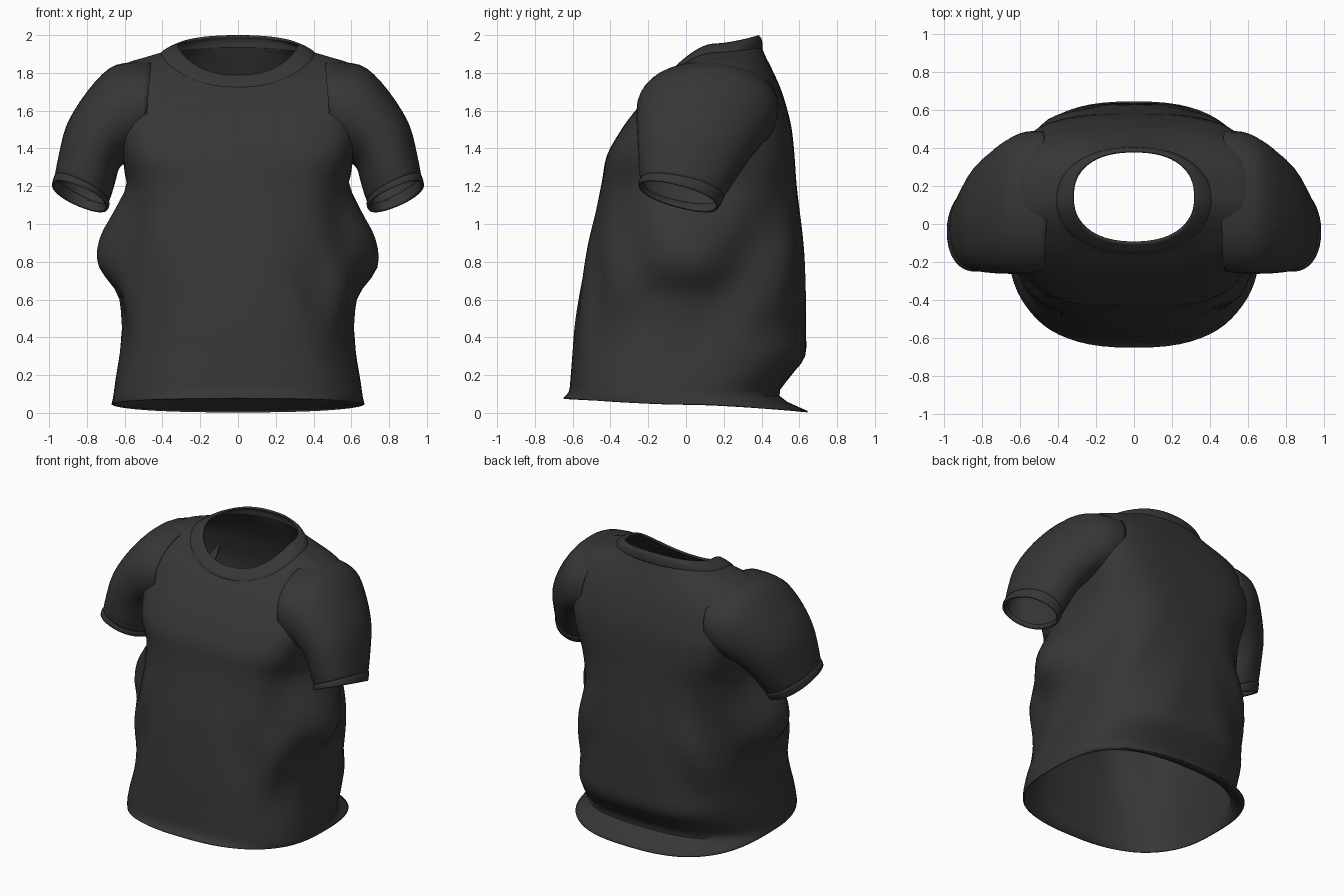
import bpy, bmesh, math
from mathutils import Vector

if "Cube" in bpy.data.objects:
    bpy.data.objects.remove(bpy.data.objects["Cube"])

cloth = bpy.data.materials.new("charcoal cloth")
cloth.diffuse_color = (0.037, 0.037, 0.037, 1)
cloth.use_nodes = True
cloth.node_tree.nodes["Principled BSDF"].inputs["Base Color"].default_value = cloth.diffuse_color


def spline(rows, steps):
    """Catmull-Rom interpolation through rows of numbers."""
    out = []
    for i in range(len(rows) - 1):
        p0, p1 = rows[max(i - 1, 0)], rows[i]
        p2, p3 = rows[i + 1], rows[min(i + 2, len(rows) - 1)]
        for s in range(steps):
            t = s / steps
            out.append([b + 0.5 * t * (c - a + t * (2*a - 5*b + 4*c - d + t * (3*(b - c) + d - a)))
                        for a, b, c, d in zip(p0, p1, p2, p3)])
    return out + [list(rows[-1])]


def loft(name, rings, thickness, skip=None):
    """Open tube through rings of points; skip(centre) leaves faces out."""
    bm = bmesh.new()
    grid = [[bm.verts.new(p) for p in ring] for ring in rings]
    n = len(rings[0])
    for lo, hi in zip(grid, grid[1:]):
        for j in range(n):
            k = (j + 1) % n
            quad = (lo[j], lo[k], hi[k], hi[j])
            if skip and skip(sum((v.co for v in quad), Vector()) / 4):
                continue
            bm.faces.new(quad)
    bmesh.ops.delete(bm, geom=[v for v in bm.verts if not v.link_faces], context='VERTS')
    bmesh.ops.recalc_face_normals(bm, faces=bm.faces)
    mesh = bpy.data.meshes.new(name)
    bm.to_mesh(mesh)
    bm.free()
    mesh.materials.append(cloth)
    ob = bpy.data.objects.new(name, mesh)
    bpy.context.collection.objects.link(ob)
    bpy.ops.object.select_all(action='DESELECT')
    bpy.context.view_layer.objects.active = ob
    ob.select_set(True)
    bpy.ops.object.shade_smooth_by_angle(angle=math.radians(50))
    solid = ob.modifiers.new("thickness", 'SOLIDIFY')
    solid.thickness = thickness
    solid.offset = -1
    return ob


def power(v, e):
    return math.copysign(abs(v) ** e, v)


def bump(x, centre, width):
    return math.exp(-((x - centre) / width) ** 2)


def torso_ring(row, seg=72):
    """Ring with separate side/front/back heights, side bulge and cloth folds."""
    zs, zf, zb, a, yf, yb, n, bulge = row
    pts = []
    for j in range(seg):
        th = 2 * math.pi * j / seg
        c, s = math.cos(th), math.sin(th)
        x = a * power(c, 2 / n)
        y = (yf + yb) / 2 + (yb - yf) / 2 * power(s, 2 / n)
        z = zs + ((zb if s > 0 else zf) - zs) * abs(s) ** 1.4
        x += math.copysign(bulge * bump(y, -0.02, 0.26), c) if abs(c) > 0.1 else 0
        # diagonal folds, strongest towards the flanks
        amount = bump(z, 0.72, 0.38) * (0.2 + bump(abs(x), 0.54, 0.16))
        fold = math.sin(19 * abs(x) + 7 * z + 2 * y) + 0.7 * math.sin(17 * y - 9 * z + 1.3 * x)
        x += 0.014 * amount * fold * c
        y += 0.02 * amount * fold * s
        pts.append((x, y, z))
    return pts


# Torso: side z, front z, back z, half width, front y, back y, squareness, side bulge
torso = [
    (0.045, 0.080, 0.010, 0.67, -0.65, 0.645, 2.6, 0),
    (0.09, 0.115, 0.09, 0.66, -0.62, 0.495, 2.7, 0),
    (0.19, 0.20, 0.19, 0.645, -0.61, 0.55, 2.8, 0),
    (0.32, 0.32, 0.30, 0.62, -0.60, 0.63, 2.8, 0),
    (0.45, 0.45, 0.45, 0.60, -0.59, 0.635, 2.8, 0),
    (0.60, 0.60, 0.60, 0.60, -0.57, 0.635, 2.8, 0.03),
    (0.77, 0.77, 0.77, 0.60, -0.54, 0.63, 2.8, 0.14),
    (0.92, 0.92, 0.92, 0.59, -0.51, 0.615, 2.8, 0.14),
    (1.07, 1.07, 1.07, 0.58, -0.475, 0.60, 2.9, 0.07),
    (1.22, 1.22, 1.22, 0.585, -0.445, 0.585, 3.2, 0),
    (1.36, 1.36, 1.36, 0.61, -0.42, 0.575, 3.8, 0),
    (1.50, 1.48, 1.50, 0.635, -0.355, 0.56, 3.9, 0),
    (1.64, 1.56, 1.61, 0.645, -0.30, 0.535, 3.5, 0),
    (1.77, 1.64, 1.72, 0.645, -0.235, 0.50, 3.1, 0),
    (1.845, 1.69, 1.82, 0.60, -0.19, 0.455, 2.7, 0),
    (1.88, 1.715, 1.89, 0.50, -0.165, 0.42, 2.4, 0),
    (1.91, 1.74, 1.94, 0.395, -0.145, 0.40, 2.2, 0),
]


def armhole(c):
    return abs(c.x) > 0.6 and 1.42 < c.z < 1.74 and abs(c.y - 0.09) < 0.2


loft("shirt_body", [torso_ring(r) for r in spline(torso, 3)], 0.008, armhole)

# Neckband, lying on the body
neckband = [
    (1.90, 1.723, 1.93, 0.41, -0.157, 0.405, 2.2, 0),
    (1.915, 1.737, 1.95, 0.40, -0.153, 0.405, 2.2, 0),
    (1.94, 1.765, 1.98, 0.36, -0.125, 0.40, 2.3, 0),
    (1.955, 1.79, 2.0, 0.32, -0.10, 0.385, 2.3, 0),
]
loft("neckband", [torso_ring(r) for r in spline(neckband, 2)], 0.012)

# Sleeve: outer point, inner point, front y, back y, front-to-back drop
sleeve = [
    (0.46, 0.14, 1.86, 0.50, 0.08, 1.38, -0.25, 0.49, 0),
    (0.57, 0.14, 1.856, 0.57, 0.08, 1.34, -0.262, 0.485, 0),
    (0.68, 0.14, 1.825, 0.615, 0.06, 1.31, -0.262, 0.455, 0),
    (0.80, 0.11, 1.70, 0.635, 0.03, 1.28, -0.26, 0.40, -0.01),
    (0.905, 0.07, 1.53, 0.645, 0.0, 1.24, -0.255, 0.33, -0.02),
    (0.95, 0.02, 1.36, 0.665, -0.03, 1.17, -0.25, 0.25, -0.035),
    (0.972, -0.02, 1.245, 0.685, -0.04, 1.115, -0.24, 0.19, -0.045),
]
# Cuff: the folded hem at the sleeve end
cuff = [
    (0.970, -0.02, 1.255, 0.682, -0.04, 1.12, -0.244, 0.20, -0.045),
    (0.981, -0.03, 1.23, 0.681, -0.04, 1.10, -0.251, 0.187, -0.05),
    (0.985, -0.04, 1.205, 0.69, -0.04, 1.085, -0.25, 0.17, -0.055),
]


def sleeve_ring(row, side, seg=36):
    outer, inner = Vector(row[0:3]), Vector(row[3:6])
    yf, yb, drop = row[6:9]
    mid, u = (outer + inner) / 2, (outer - inner) / 2
    mid.y = (yf + yb) / 2
    v = Vector((0, (yb - yf) / 2, drop))
    u.y = 0
    pts = []
    for j in range(seg):
        th = 2 * math.pi * j / seg
        p = mid + u * power(math.cos(th), 0.92) + v * power(math.sin(th), 0.92)
        pts.append((p.x * side, p.y, p.z))
    return pts


for side, label in ((1, "right"), (-1, "left")):
    loft(label + "_sleeve", [sleeve_ring(r, side) for r in spline(sleeve, 3)], 0.008)
    loft(label + "_cuff", [sleeve_ring(r, side) for r in spline(cuff, 2)], 0.014)
